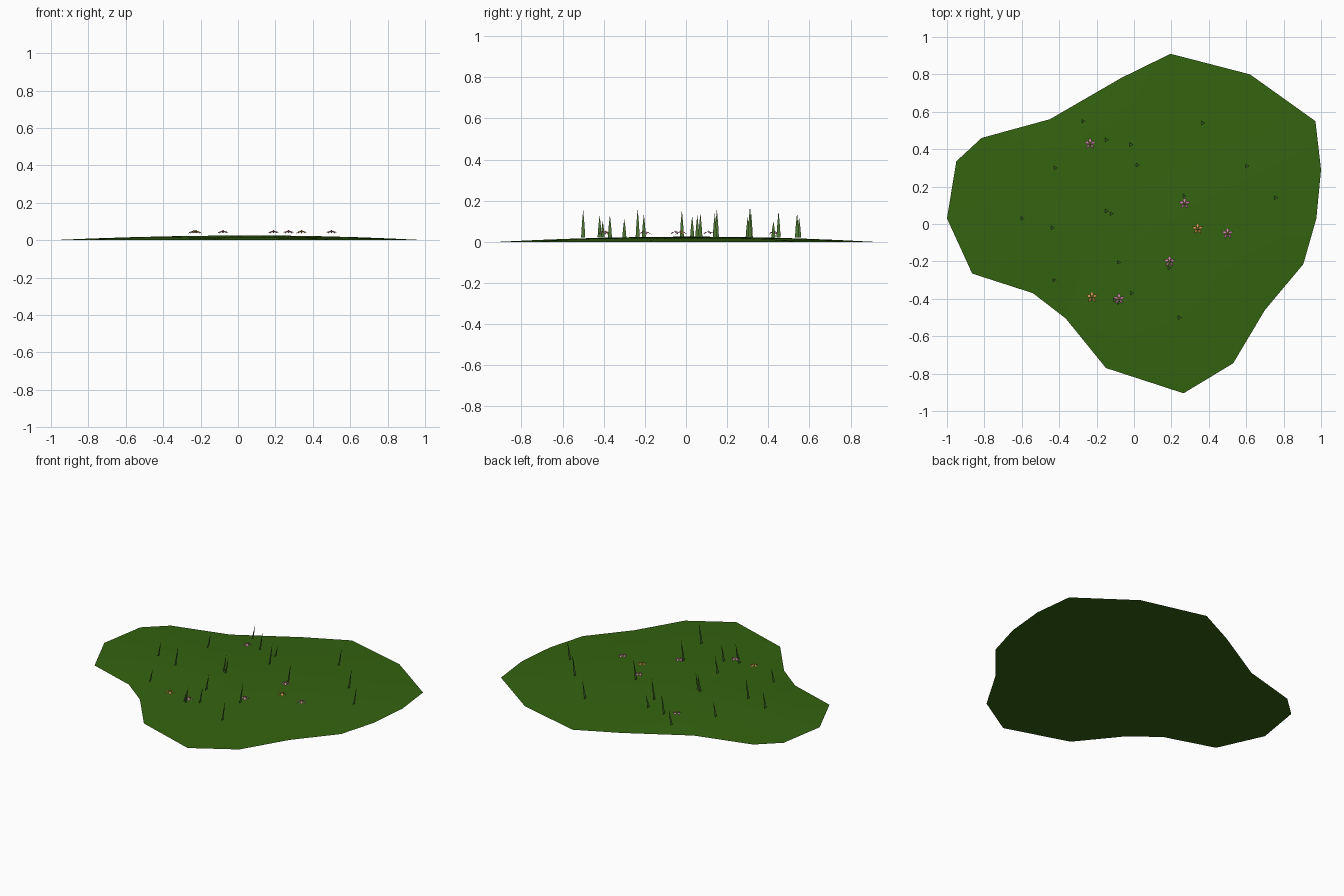
import bpy, bmesh, math
from mathutils import Vector

if "Cube" in bpy.data.objects:
    bpy.data.objects.remove(bpy.data.objects["Cube"])


def mat(name, r, g, b):
    m = bpy.data.materials.new(name)
    m.diffuse_color = (r, g, b, 1)
    m.use_nodes = True
    m.node_tree.nodes["Principled BSDF"].inputs["Base Color"].default_value = m.diffuse_color
    return m


GRASS = mat("meadow green", 0.034, 0.125, 0.005)
BLADE = mat("blade green", 0.09, 0.22, 0.04)
PINK = mat("petal pink", 0.55, 0.22, 0.36)
ORANGE = mat("petal orange", 0.62, 0.30, 0.07)
YELLOW = mat("flower centre yellow", 0.60, 0.40, 0.10)


def finish(bm, name, mats):
    me = bpy.data.meshes.new(name)
    bm.to_mesh(me)
    bm.free()
    ob = bpy.data.objects.new(name, me)
    for m in mats:
        me.materials.append(m)
    bpy.context.collection.objects.link(ob)
    return ob


# ground patch: irregular outline, shallow dome, flat underside
OUT = [(.195, .91), (.62, .80), (.97, .55), (1, .29), (.975, .03), (.905, -.215),
       (.70, -.46), (.53, -.745), (.265, -.905), (-.15, -.77), (-.365, -.505),
       (-.54, -.37), (-.865, -.265), (-1, .03), (-.95, .335), (-.815, .46),
       (-.45, .56), (-.07, .78)]
CX, CY = 0.08, 0.03
RINGS = [(1.0, 0.0), (.8, .009), (.6, .016), (.4, .021), (.2, .024)]
bm = bmesh.new()
rings = [[bm.verts.new((CX + (x - CX) * s, CY + (y - CY) * s, z)) for x, y in OUT]
         for s, z in RINGS]
top = bm.verts.new((CX, CY, .025))
n = len(OUT)
for i in range(n):
    j = (i + 1) % n
    for a, b in zip(rings, rings[1:]):
        bm.faces.new((a[i], a[j], b[j], b[i]))
    bm.faces.new((rings[-1][i], rings[-1][j], top))
bm.faces.new(rings[0])
bmesh.ops.recalc_face_normals(bm, faces=bm.faces)
ground = finish(bm, "ground_patch", [GRASS])
for p in ground.data.polygons:
    p.use_smooth = len(p.vertices) < 5

# grass blades: x, y, tip height; thin tapered strips leaning to +x
BLADES = [(-.27, .55, .12), (-.145, .45, .15), (-.015, .425, .10), (.02, .315, .16),
          (.37, .54, .14), (.605, .31, .16), (.76, .14, .14), (-.42, .30, .12),
          (-.595, .03, .125), (-.435, -.02, .155), (-.145, .07, .14), (-.12, .055, .13),
          (-.08, -.205, .135), (-.01, -.37, .13), (-.425, -.30, .11), (.245, -.50, .155),
          (.27, .15, .16), (.19, -.235, .16), (-.08, -.42, .13), (-.10, -.405, .10)]
bm = bmesh.new()
for x, y, h in BLADES:
    prev = None
    for t, w in ((0, .010), (.5, .006), (1, 0)):
        c = Vector((x - .009 + .020 * t, y, .022 + (h - .022) * t))
        if w:
            row = [bm.verts.new(c + Vector((0, s * w, 0))) for s in (-1, 1)]
            if prev:
                bm.faces.new((prev[0], prev[1], row[1], row[0]))
            prev = row
        else:
            bm.faces.new((prev[0], prev[1], bm.verts.new(c)))
finish(bm, "grass_blades", [BLADE])


# flowers: five drooping petals round a small raised centre
def flower(k, x, y, petal):
    bm = bmesh.new()
    for i in range(5):
        a = math.radians(90 + 72 * i)
        d, s = Vector((math.cos(a), math.sin(a), 0)), Vector((-math.sin(a), math.cos(a), 0))
        o = Vector((x, y, 0))

        def v(r, w, z):
            return bm.verts.new(o + d * r + s * w + Vector((0, 0, z)))
        a0, b0, c0 = v(.002, 0, .050), v(.016, -.009, .047), v(.016, .009, .047)
        tip = v(.032, 0, .036)
        bm.faces.new((a0, b0, tip, c0))
    core = [bm.verts.new((x + .007 * math.cos(i * math.pi / 3),
                          y + .007 * math.sin(i * math.pi / 3), .049)) for i in range(6)]
    peak = bm.verts.new((x, y, .055))
    for i in range(6):
        f = bm.faces.new((core[i], core[(i + 1) % 6], peak))
        f.material_index = 1
    finish(bm, "flower_%d" % k, [petal, YELLOW])


FLOWERS = [(-.235, .43, PINK), (.27, .11, PINK), (.34, -.025, ORANGE), (.50, -.05, PINK),
           (.19, -.20, PINK), (-.225, -.39, ORANGE), (-.08, -.40, PINK)]
for k, f in enumerate(FLOWERS):
    flower(k, *f)
